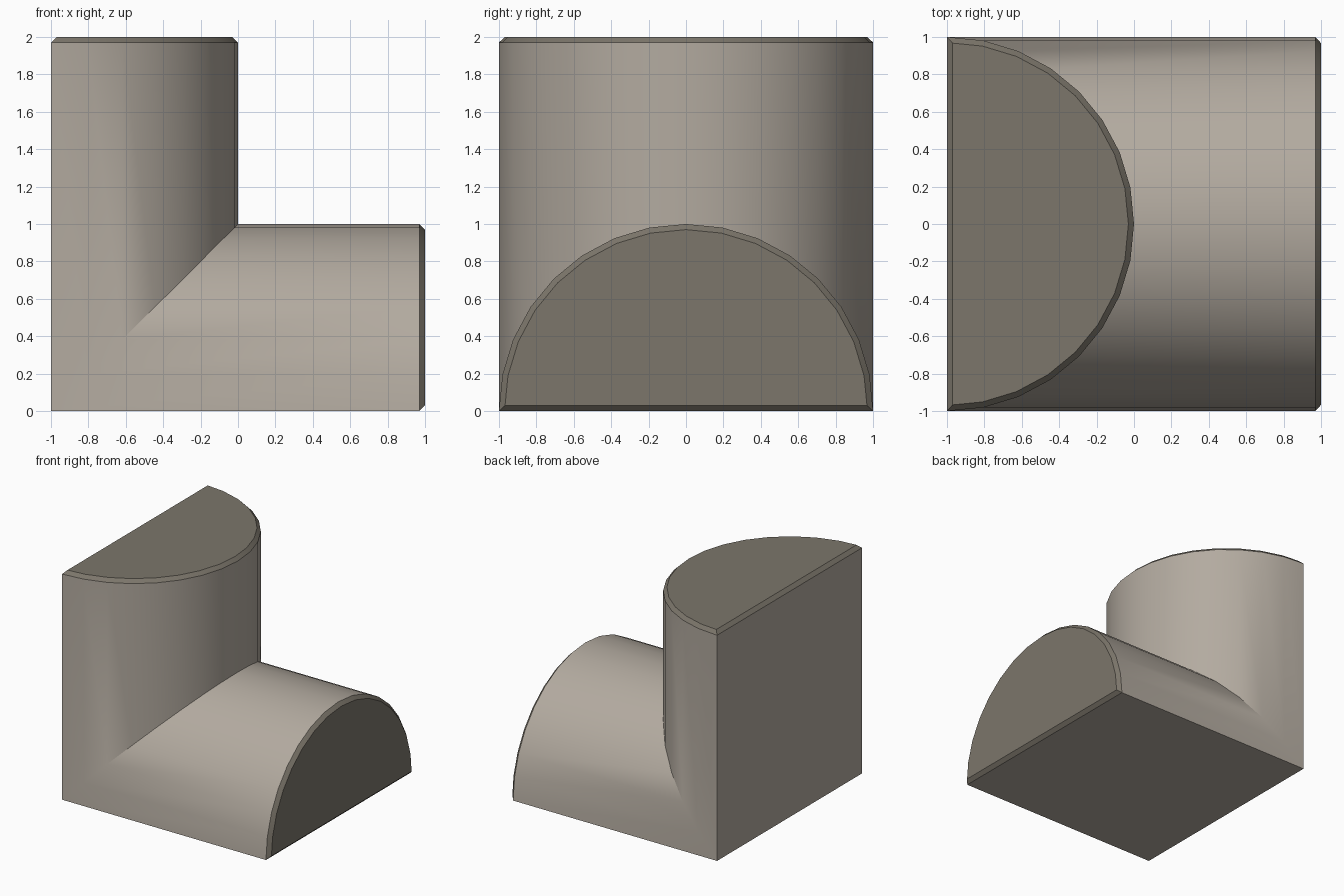
import bpy, bmesh, math

if "Cube" in bpy.data.objects:
    bpy.data.objects.remove(bpy.data.objects["Cube"])


def material(name, rgb):
    m = bpy.data.materials.new(name)
    m.diffuse_color = (*rgb, 1)
    m.use_nodes = True
    m.node_tree.nodes["Principled BSDF"].inputs["Base Color"].default_value = m.diffuse_color
    return m


SEG = 16       # sides of the half circle
BEVEL = 0.03   # chamfer at both ends

# Half-round profile as (y, height), plus the same profile inset for the end caps
outer = [(math.cos(math.pi * i / SEG), math.sin(math.pi * i / SEG)) for i in range(SEG + 1)]
r = 1 - BEVEL
inner = [(y * r, h * r) for y, h in outer]
inner[0], inner[-1] = (r - 0.003, BEVEL), (-r + 0.003, BEVEL)

bm = bmesh.new()
# Sweep: horizontal end, mitred corner, vertical end
loops = [
    [bm.verts.new((1, y, h)) for y, h in inner],
    [bm.verts.new((1 - BEVEL, y, h)) for y, h in outer],
    [bm.verts.new((h - 1, y, h)) for y, h in outer],
    [bm.verts.new((h - 1, y, 2 - BEVEL)) for y, h in outer],
    [bm.verts.new((h - 1, y, 2)) for y, h in inner],
]
n = SEG + 1
for k in range(4):
    a, b = loops[k], loops[k + 1]
    for i in range(n):
        j = (i + 1) % n
        f = bm.faces.new((a[i], a[j], b[j], b[i]))
        f.material_index = 1 if k in (0, 3) else 0   # chamfers match the caps

# End caps
for loop in (loops[0], loops[-1]):
    bm.faces.new(loop).material_index = 1
bmesh.ops.recalc_face_normals(bm, faces=bm.faces)

mesh = bpy.data.meshes.new("half_round_elbow")
bm.to_mesh(mesh)
bm.free()
mesh.materials.append(material("light warm grey", (0.45, 0.405, 0.35)))
mesh.materials.append(material("dark warm grey", (0.20, 0.18, 0.146)))
obj = bpy.data.objects.new("half_round_elbow", mesh)
bpy.context.collection.objects.link(obj)
bpy.context.view_layer.objects.active = obj
obj.select_set(True)
bpy.ops.object.shade_smooth_by_angle(angle=math.radians(30))
